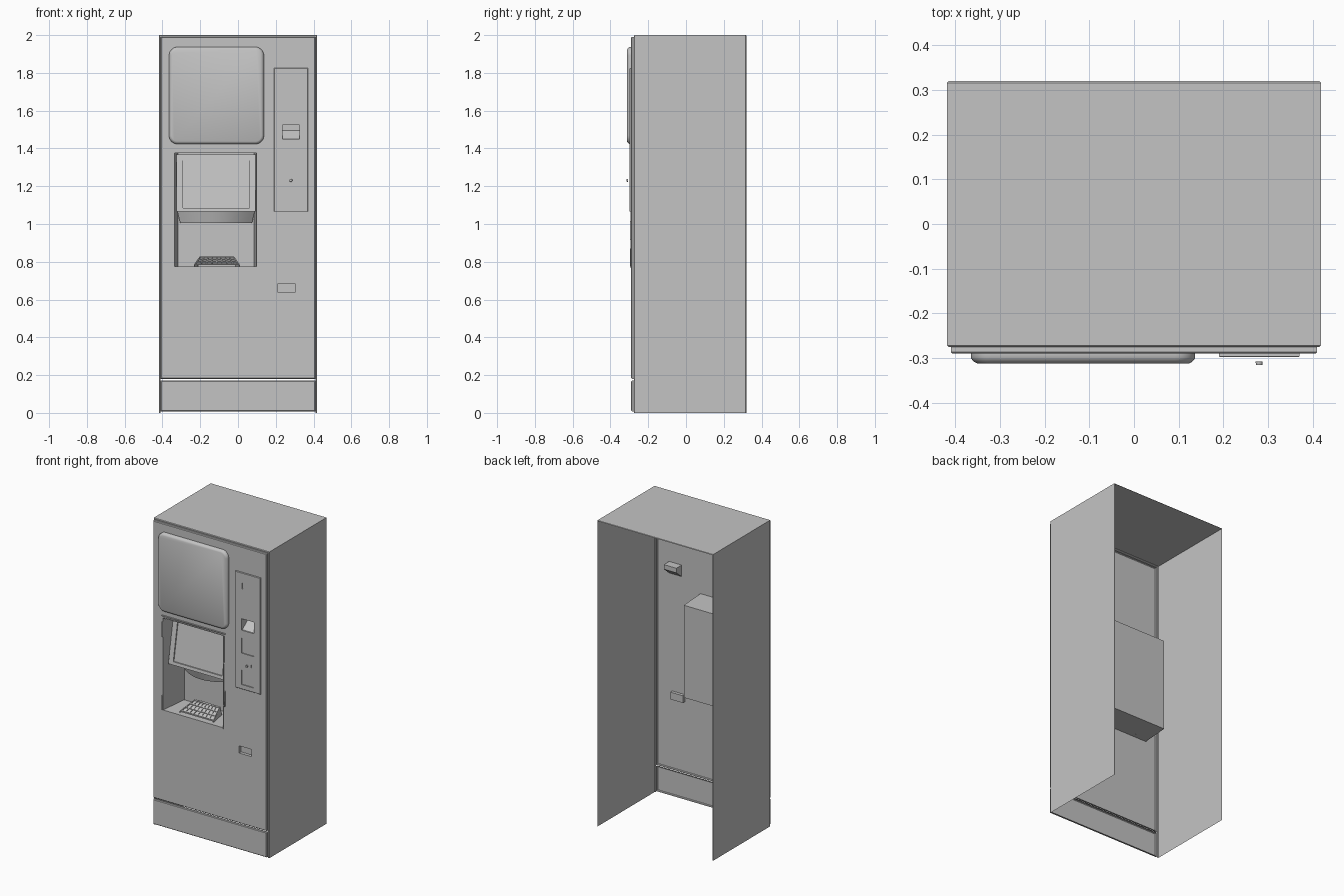
import bpy, bmesh, math
from mathutils import Vector

cube = bpy.data.objects.get("Cube")
if cube:
    bpy.data.objects.remove(cube, do_unlink=True)

grey = bpy.data.materials.new("cabinet_grey")
grey.use_nodes = True
COLOUR = (0.55, 0.55, 0.55, 1)
grey.diffuse_color = COLOUR
grey.node_tree.nodes["Principled BSDF"].inputs["Base Color"].default_value = COLOUR


def finish(name, bm, smooth=False):
    """Turn a bmesh into a named object."""
    bmesh.ops.remove_doubles(bm, verts=bm.verts, dist=0.0001)
    bmesh.ops.recalc_face_normals(bm, faces=bm.faces)
    mesh = bpy.data.meshes.new(name)
    bm.to_mesh(mesh)
    bm.free()
    mesh.materials.append(grey)
    obj = bpy.data.objects.new(name, mesh)
    bpy.context.scene.collection.objects.link(obj)
    if smooth:
        bpy.ops.object.select_all(action='DESELECT')
        bpy.context.view_layer.objects.active = obj
        obj.select_set(True)
        bpy.ops.object.shade_smooth_by_angle(angle=math.radians(40))
    return obj


def bridge(name, rings, closed=True, cap=False, smooth=False):
    """Skin a list of point rings, optionally closing the last one."""
    bm = bmesh.new()
    rows = [[bm.verts.new(p) for p in ring] for ring in rings]
    n = len(rows[0])
    for a, b in zip(rows, rows[1:]):
        for i in range(n if closed else n - 1):
            j = (i + 1) % n
            bm.faces.new((a[i], a[j], b[j], b[i]))
    if cap:
        bm.faces.new(rows[-1])
    return finish(name, bm, smooth)


def rect(x0, x1, z0, z1, y, inset=0, radius=0):
    """Rectangle in the front plane, with optional rounded corners."""
    x0, x1, z0, z1 = x0 + inset, x1 - inset, z0 + inset, z1 - inset
    r = max(radius - inset, 0)
    steps = 8 if radius else 0
    pts = []
    corners = ((x1 - r, z1 - r), (x0 + r, z1 - r), (x0 + r, z0 + r), (x1 - r, z0 + r))
    for k, (cx, cz) in enumerate(corners):
        for s in range(steps + 1):
            a = math.pi / 2 * (k + (s / steps if steps else 0))
            pts.append((cx + r * math.cos(a), y, cz + r * math.sin(a)))
    return pts


def plate(name, area, y, holes=()):
    """Flat front-facing sheet with rectangular holes."""
    xs = sorted({area[0], area[1], *(v for h in holes for v in h[:2])})
    zs = sorted({area[2], area[3], *(v for h in holes for v in h[2:])})
    bm = bmesh.new()
    for xa, xb in zip(xs, xs[1:]):
        for za, zb in zip(zs, zs[1:]):
            cx, cz = (xa + xb) / 2, (za + zb) / 2
            if not any(h[0] < cx < h[1] and h[2] < cz < h[3] for h in holes):
                bm.faces.new([bm.verts.new(p) for p in rect(xa, xb, za, zb, y)])
    return finish(name, bm)


def panel(name, area, back, front, bevel, holes=()):
    """Plate with a bevelled rim."""
    rim = ((0, back), (0, front + bevel), (bevel, front))
    bridge(name + "_rim", [rect(*area, y, i) for i, y in rim])
    x0, x1, z0, z1 = area
    plate(name, (x0 + bevel, x1 - bevel, z0 + bevel, z1 - bevel), front, holes)


def box(name, x0, x1, y0, y1, z0, z1):
    bm = bmesh.new()
    bmesh.ops.create_cube(bm, size=1)
    for v in bm.verts:
        v.co = ((x0 + x1) / 2 + v.co.x * (x1 - x0),
                (y0 + y1) / 2 + v.co.y * (y1 - y0),
                (z0 + z1) / 2 + v.co.z * (z1 - z0))
    return finish(name, bm)


W, BACK, STEP, FRONT = 0.418, 0.32, -0.275, -0.29


# Outer shell: sides and top, open at the back and underneath
def arch(inset, y):
    w, top = W - inset, 2 - inset
    return [(-w, y, 0), (-w, y, top), (w, y, top), (w, y, 0)]


bridge("cabinet_shell", [arch(0.009, STEP), arch(0.003, STEP), arch(0, STEP + 0.003),
                         arch(0, BACK - 0.004), arch(0.004, BACK)], closed=False)

# Door and kick panel
alcove = (-0.335, 0.098, 0.775, 1.375)
note_slot = (0.235, 0.325, 1.45, 1.525)
coin_slot = (0.212, 0.302, 0.638, 0.685)
panel("door", (-0.41, 0.41, 0.18, 1.991), STEP, FRONT, 0.004, (alcove, note_slot, coin_slot))
panel("kick_panel", (-0.41, 0.41, 0.008, 0.171), STEP, FRONT, 0.004)

# Raised display with soft edges
bulge = ((0, FRONT), (0, -0.299), (0.003, -0.304), (0.008, -0.309), (0.014, -0.312))
bridge("upper_display", [rect(-0.365, 0.137, 1.423, 1.937, y, i, 0.045) for i, y in bulge],
       cap=True, smooth=True)

# Payment panel with its recesses
KEY = -0.298
recesses = {"price_window": (0.235, 0.325, 1.3, 1.4),
            "change_tray": (0.235, 0.322, 1.095, 1.19),
            "card_slot": (0.236, 0.243, 1.72, 1.76),
            "button_slot": (0.302, 0.308, 1.222, 1.24)}
panel("payment_panel", (0.19, 0.37, 1.065, 1.825), FRONT, KEY, 0.002,
      (note_slot, *recesses.values()))
for name, area in recesses.items():
    bridge(name, [rect(*area, KEY), rect(*area, KEY + 0.006)], cap=True)

# Pockets behind the through slots
x0, x1, z0, z1 = note_slot
bridge("note_pocket", [rect(*note_slot, KEY), rect(*note_slot, FRONT),
                       rect(x0, x1, z0 + 0.045, z1, -0.235)], cap=True)
bridge("coin_pocket", [rect(*coin_slot, FRONT), rect(*coin_slot, -0.27)], cap=True)

# Floating round button
bm = bmesh.new()
bmesh.ops.create_cone(bm, cap_ends=True, segments=16, radius1=0.008, radius2=0.007, depth=0.008)
for v in bm.verts:
    v.co = Vector((0.28 + v.co.x, -0.312 - v.co.z, 1.231 + v.co.y))
finish("round_button", bm)

# Serving alcove
bridge("alcove_lining", [rect(*alcove, FRONT), rect(-0.318, 0.086, 0.772, 1.375, -0.1)], cap=True)

# Trim around the alcove
ax0, ax1, az0, az1 = alcove
RIM = -0.295
bridge("alcove_trim", [rect(*alcove, y, i) for i, y in
                       ((-0.008, FRONT), (-0.008, RIM), (0, RIM), (0, FRONT))])
box("top_rail", -0.345, 0.113, -0.297, FRONT, 1.386, 1.392)
for name, x, za, zb in (("upper_hinge", -0.343, 1.25, 1.35), ("lower_hinge", -0.343, 0.775, 0.87),
                        ("door_catch", 0.109, 0.915, 1.015)):
    box(name, x - 0.003, x + 0.003, -0.297, FRONT, za, zb)


# Leaning touch screen: depth follows height
def lean(ring, push=0):
    return [(x, -0.255 + 0.18 * (z - 1.065) + push, z) for x, _, z in ring]


outer, glass = (-0.325, 0.093, 1.065, 1.368), (-0.292, 0.06, 1.085, 1.335)
bridge("touch_screen", [lean(rect(*outer, 0), 0.03), lean(rect(*outer, 0)), lean(rect(*glass, 0)),
                        lean(rect(*glass, 0), 0.008)], cap=True)


# Curved spout cover beneath the screen
def arc(z, half, bow):
    pts = []
    for i in range(17):
        t = i / 8 - 1
        pts.append((-0.116 + half * t, -0.13 - bow * (1 - t * t), z))
    return pts


bridge("spout_cover", [arc(1.068, 0.205, 0.11), arc(1.005, 0.19, 0.09)], closed=False, smooth=True)
bridge("spout_base", [arc(1.005, 0.19, 0.09), arc(1.005, 0.19, -0.03)], closed=False)

# Sloping drip tray with a grid of slats
def tray(u, v, lift=0):
    """Tray point: u runs across from -1 to 1, v runs front to back."""
    half = 0.122 - 0.032 * v
    return (-0.112 + half * u, -0.27 + 0.12 * v, 0.782 + 0.043 * v + lift)


bridge("drip_tray", [[tray(-1, 0), tray(1, 0)], [tray(-1, 1), tray(1, 1)],
                     [(x, y + 0.002, 0.774) for x, y, _ in (tray(-1.1, 1), tray(1.1, 1))]],
       closed=False)
for side, u in (("left", 1), ("right", -1)):
    a, b = tray(u, 0), tray(u, 1)
    bridge(side + "_tray_skirt", [[a, b], [(a[0], a[1], 0.774), (b[0] + 0.01 * u, b[1], 0.774)]],
           closed=False)


def slat(name, u0, v0, u1, v1):
    corners = ((u0, v0), (u1, v0), (u1, v1), (u0, v1))
    bridge(name, [[tray(u, v, h) for u, v in corners] for h in (0, 0.005)], cap=True)


for i in range(9):
    u = -0.96 + 0.24 * i
    slat("tray_long_slat", u - 0.03, 0.05, u + 0.03, 0.98)
for i in range(4):
    v = 0.08 + 0.28 * i
    slat("tray_cross_slat", -0.98, v - 0.03, 0.98, v + 0.03)
